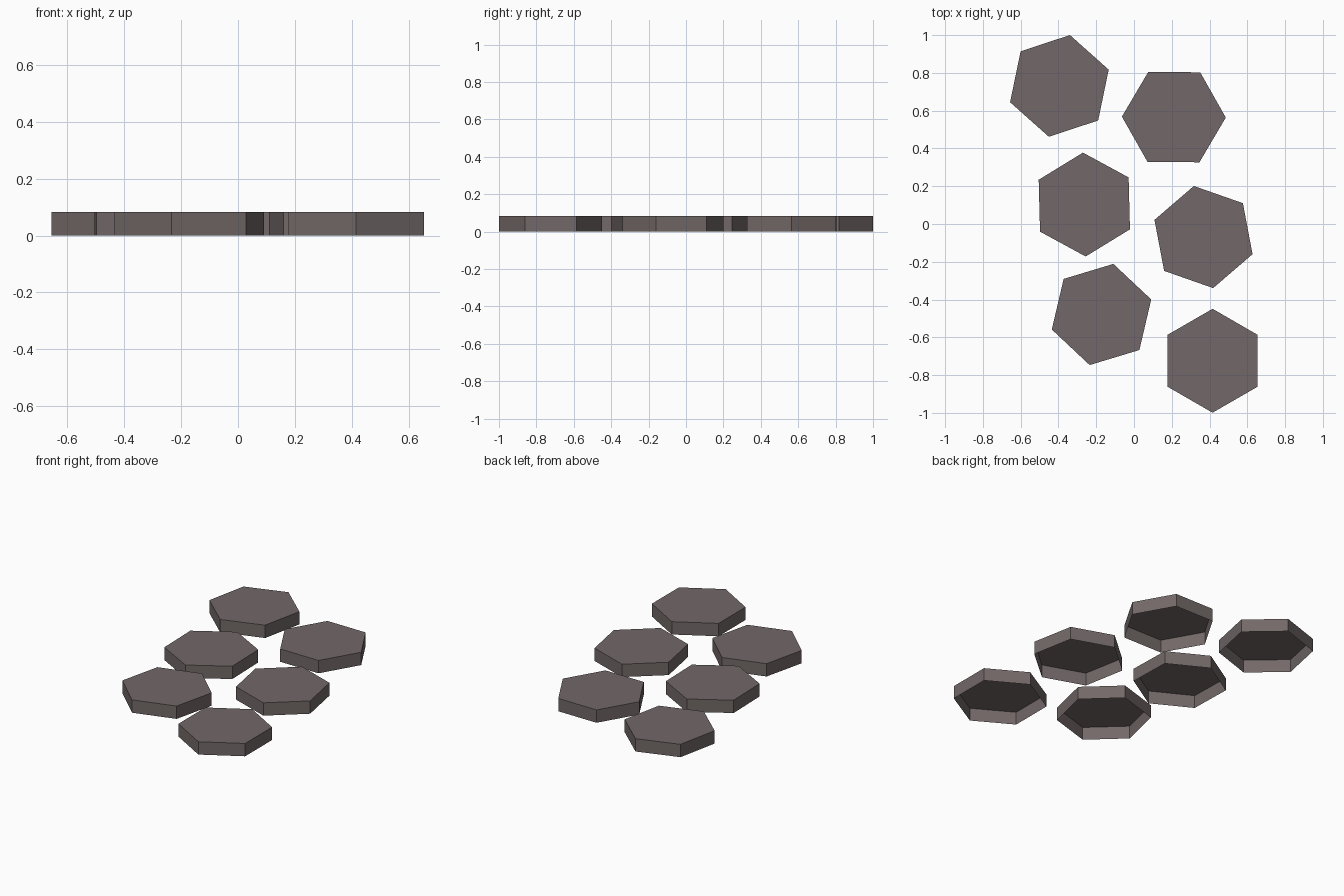
import bpy, bmesh, math

if "Cube" in bpy.data.objects:
    bpy.data.objects.remove(bpy.data.objects["Cube"])

RADIUS = 0.275
HEIGHT = 0.083

# one stone colour for every paver
stone = bpy.data.materials.new("warm_grey_stone")
stone.diffuse_color = (0.17, 0.14, 0.138, 1.0)
stone.use_nodes = True
stone.node_tree.nodes["Principled BSDF"].inputs["Base Color"].default_value = stone.diffuse_color


def hex_stone(name, x, y, turn):
    """Hexagonal slab shell, open underneath; turn = angle of first corner."""
    bm = bmesh.new()
    bottom, top = [], []
    for i in range(6):
        a = math.radians(turn + 60 * i)
        px, py = RADIUS * math.cos(a), RADIUS * math.sin(a)
        bottom.append(bm.verts.new((px, py, 0)))
        top.append(bm.verts.new((px, py, HEIGHT)))
    bm.faces.new(top)
    for i in range(6):
        j = (i + 1) % 6
        bm.faces.new((bottom[i], bottom[j], top[j], top[i]))
    mesh = bpy.data.meshes.new(name)
    bm.to_mesh(mesh)
    bm.free()
    mesh.materials.append(stone)
    obj = bpy.data.objects.new(name, mesh)
    obj.location = (x, y, 0)
    bpy.context.collection.objects.link(obj)


# staggered path of six stones: x, y, rotation in degrees
path = [
    (-0.395, 0.731, 18.3),
    (0.211, 0.566, -0.5),
    (-0.263, 0.103, 31.5),
    (0.368, -0.069, -19.3),
    (-0.172, -0.479, 16.8),
    (0.416, -0.724, 30.0),
]
for n, (x, y, turn) in enumerate(path, 1):
    hex_stone(f"path_stone_{n}", x, y, turn)
